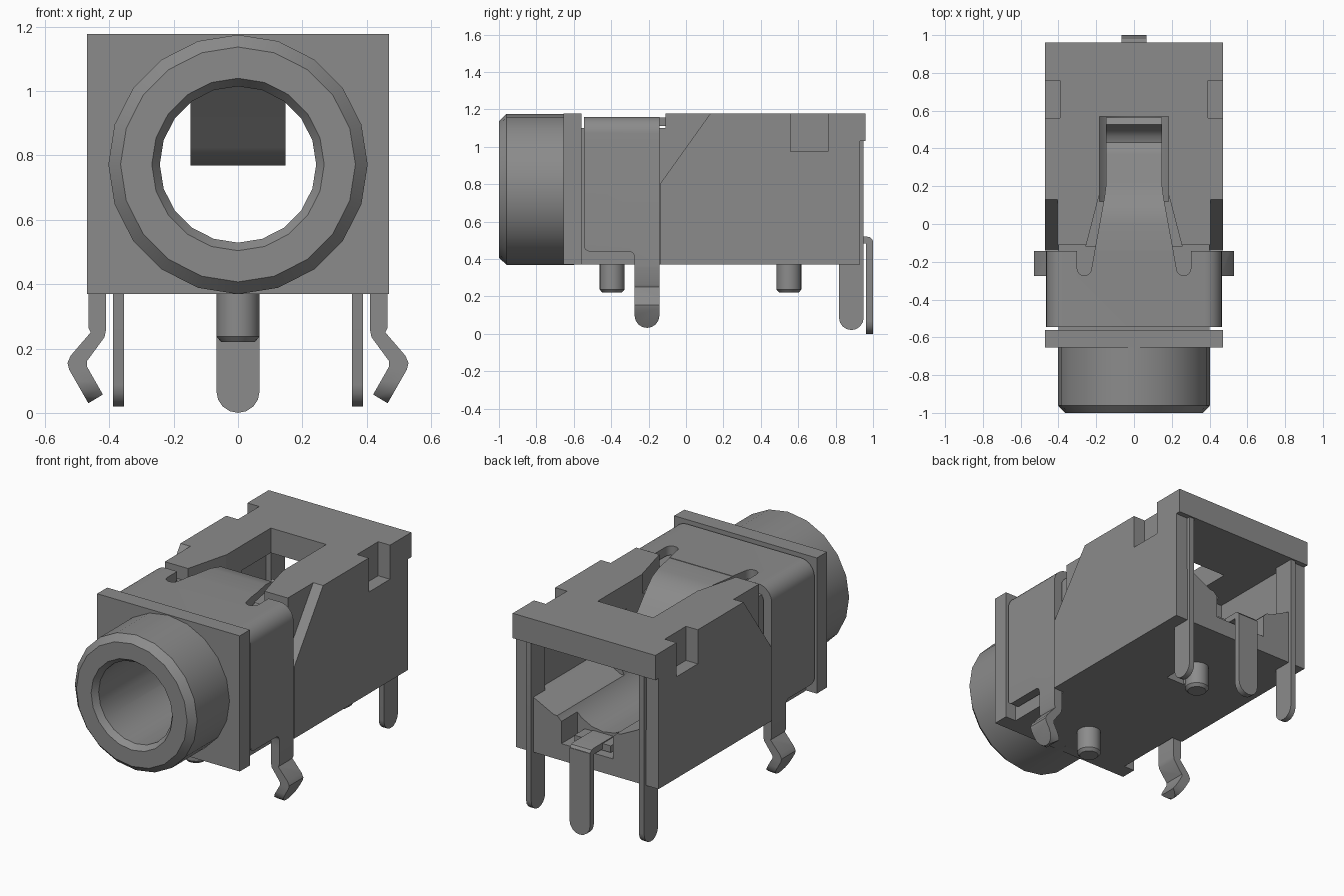
import bpy, bmesh, math
from mathutils import Vector

if "Cube" in bpy.data.objects:
    bpy.data.objects.remove(bpy.data.objects["Cube"], do_unlink=True)

grey = bpy.data.materials.new("mid grey")
grey.use_nodes = True
GREY = (0.26, 0.26, 0.26, 1)
grey.diffuse_color = GREY
next(n for n in grey.node_tree.nodes if n.type == 'BSDF_PRINCIPLED').inputs["Base Color"].default_value = GREY


def finish(name, bm):
    bmesh.ops.recalc_face_normals(bm, faces=bm.faces[:])
    me = bpy.data.meshes.new(name)
    bm.to_mesh(me)
    bm.free()
    me.materials.append(grey)
    ob = bpy.data.objects.new(name, me)
    bpy.context.scene.collection.objects.link(ob)
    return ob


def prism(name, pts, axis, a, b):
    """Outline in the two other axes, extruded along axis from a to b."""
    put = {'x': lambda p, t: (t, p[0], p[1]),
           'y': lambda p, t: (p[0], t, p[1]),
           'z': lambda p, t: (p[0], p[1], t)}[axis]
    bm = bmesh.new()
    face = bm.faces.new([bm.verts.new(put(p, a)) for p in pts])
    ext = bmesh.ops.extrude_face_region(bm, geom=[face])
    move = Vector(put((0, 0), b - a))
    for v in ext["geom"]:
        if isinstance(v, bmesh.types.BMVert):
            v.co += move
    return finish(name, bm)


def box(name, x0, x1, y0, y1, z0, z1):
    return prism(name, [(x0, y0), (x1, y0), (x1, y1), (x0, y1)], 'z', z0, z1)


def lathe(name, prof, axis, centre, n):
    """Solid of (radius, position) rings along axis y or z."""
    bm = bmesh.new()
    rings = []
    for r, t in prof:
        ring = []
        for i in range(n):
            a = 2 * math.pi * i / n
            c, s = r * math.cos(a), r * math.sin(a)
            p = (centre[0] + c, t, centre[1] + s) if axis == 'y' else (centre[0] + c, centre[1] + s, t)
            ring.append(bm.verts.new(p))
        rings.append(ring)
    for lo, hi in zip(rings, rings[1:]):
        for i in range(n):
            j = (i + 1) % n
            bm.faces.new((lo[i], lo[j], hi[j], hi[i]))
    bm.faces.new(rings[0])
    bm.faces.new(rings[-1])
    return finish(name, bm)


def ribbon(name, path, thick):
    """Strip along y-z points (y, z, half width), thickness centred."""
    bm = bmesh.new()
    rows = []
    for i, (y, z, w) in enumerate(path):
        p, q = path[max(i - 1, 0)], path[min(i + 1, len(path) - 1)]
        d = Vector((q[0] - p[0], q[1] - p[1])).normalized() * thick / 2
        rows.append([bm.verts.new(v) for v in ((-w, y - d.y, z + d.x), (w, y - d.y, z + d.x),
                                               (w, y + d.y, z - d.x), (-w, y + d.y, z - d.x))])
    for a, b in zip(rows, rows[1:]):
        for i in range(4):
            j = (i + 1) % 4
            bm.faces.new((a[i], a[j], b[j], b[i]))
    bm.faces.new(rows[0])
    bm.faces.new(rows[-1])
    return finish(name, bm)


def combine(ob, tool, op):
    m = ob.modifiers.new("bool", 'BOOLEAN')
    m.operation, m.solver, m.object = op, 'EXACT', tool
    bpy.context.view_layer.objects.active = ob
    bpy.ops.object.modifier_apply(modifier=m.name)
    bpy.data.objects.remove(tool, do_unlink=True)


def arc(cx, cy, r, a0, a1, n=8):
    return [(cx + r * math.cos(math.radians(a0 + (a1 - a0) * i / n)),
             cy + r * math.sin(math.radians(a0 + (a1 - a0) * i / n))) for i in range(n + 1)]


def cut(ob, tool):
    combine(ob, tool, 'DIFFERENCE')


CZ = 0.772  # height of the socket axis

# Housing: rear block with sloped shoulders, core, front flange and barrel
body = prism("housing", [(-.14, .37), (.93, .37), (.93, 1.03), (.96, 1.03), (.96, 1.178),
                         (.13, 1.178), (-.14, .8)], 'x', -.47, .47)
combine(body, box("inner", -.405, .405, -.11, .5, .37, 1.178), 'UNION')
combine(body, box("core", -.4, .4, -.6, .1, .37, 1.1), 'UNION')
combine(body, box("flange", -.47, .47, -.655, -.56, .37, 1.178), 'UNION')
combine(body, lathe("barrel", [(.365, -1), (.403, -.96), (.403, -.6)], 'y', (0, CZ), 20), 'UNION')

# Socket bore and open rear chamber
cut(body, lathe("bore", [(.275, -1.01), (.243, -.965), (.243, 1.1)], 'y', (0, CZ), 20))
cut(body, prism("chamber", [(-.39, .7), (-.36, .7), (-.22, .63), (.22, .63), (.36, .7), (.39, .7),
                            (.39, 1.03), (-.39, 1.03)], 'y', .3, 1.1))
cut(body, box("pin_recess", -.17, .17, .78, 1.1, .47, .8))

# Roof openings, side notches and underside pocket
cut(body, prism("roof_recess", [(-.255, -.12), (.255, -.12), (.185, .15), (-.185, .15)], 'z', 1.06, 1.3))
cut(body, box("roof_window", -.183, .183, .12, .57, .8, 1.3))
for s in (-1, 1):
    x0, x1 = sorted((s * .392, s * .6))
    cut(body, box("notch", x0, x1, .56, .76, .975, 1.3))
cut(body, box("pocket", -.06, .06, .36, .46, .3, .45))

# Metal saddle: rounded arch trimmed to its side outline
outer = [(.465, .36)] + arc(.375, 1.07, .09, 0, 90) + arc(-.375, 1.07, .09, 90, 180) + [(-.465, .36)]
inner = [(-.41, .36)] + arc(-.375, 1.07, .035, 180, 90) + arc(.375, 1.07, .035, 90, 0) + [(.41, .36)]
saddle = prism("metal_saddle", outer + inner, 'y', -.545, -.142)
trim = [(-.6, 1.3), (-.6, .3), (-.275, .3), (-.275, .41)] + arc(-.305, .41, .03, 0, 90, 4) \
    + arc(-.515, .47, .03, 270, 180, 4) + [(-.545, 1.3)]
cut(saddle, prism("side_trim", trim, 'x', -1, 1))
for s in (-1, 1):
    slot = [(.20, -.1), (.225, -.235)] + arc(.263, -.235, .038, 180, 360) + [(.301, -.1)]
    cut(saddle, prism("slot", [(s * x, y) for x, y in slot], 'z', 1.0, 1.3))

# Spring tongue dipping into the bore
ribbon("spring_tongue", [(-.16, 1.135, .212), (0, 1.133, .182), (.07, 1.12, .168), (.13, 1.085, .156),
                         (.2, 1.025, .147), (.35, .84, .147), (.385, .808, .147), (.43, .792, .147),
                         (.475, .803, .147), (.51, .835, .147), (.545, .89, .147)], .045)

# Bent clip legs with rounded tips
tip = [(-.142, .5)] + arc(-.2085, .098, .0665, 0, -180) + [(-.275, .5)]
bend = [(.465, .4), (.465, .265), (.458, .25), (.52, .178), (.53, .155), (.525, .135), (.465, .03),
        (.42, .057), (.47, .145), (.47, .16), (.415, .235), (.41, .26), (.41, .4)]
for s, side in ((1, "left"), (-1, "right")):
    leg = prism(side + "_clip_leg", [(s * x, z) for x, z in bend], 'y', -.275, -.142)
    combine(leg, prism("tip", tip, 'x', -1, 1), 'INTERSECT')
    # Flat rear side pins
    x0, x1 = sorted((s * .355, s * .389))
    prism(side + "_rear_pin", [(.95, 1.03)] + arc(.884, .086, .066, 0, -180) + [(.818, 1.03)], 'x', x0, x1)

# Centre rear pin with its bent top strip
prism("centre_pin", [(.067, .5)] + arc(0, .067, .067, 0, -180) + [(-.067, .5)], 'y', .963, 1.0)
prism("centre_pin_top", [(.7, .483), (.963, .483), (.963, .48), (1, .48), (.996, .503),
                         (.985, .516), (.965, .52), (.7, .52)], 'x', -.067, .067)
box("centre_contact", -.12, .12, .7, .88, .475, .515)

# Locating posts
for y, name in ((-.395, "front_post"), (.55, "rear_post")):
    lathe(name, [(.052, .22), (.067, .237), (.067, .39)], 'z', (0, y), 20)

# Smooth curved surfaces, keep edges sharp
for ob in bpy.context.scene.objects:
    ob.select_set(ob.type == 'MESH')
bpy.context.view_layer.objects.active = body
bpy.ops.object.shade_smooth_by_angle(angle=math.radians(30))
